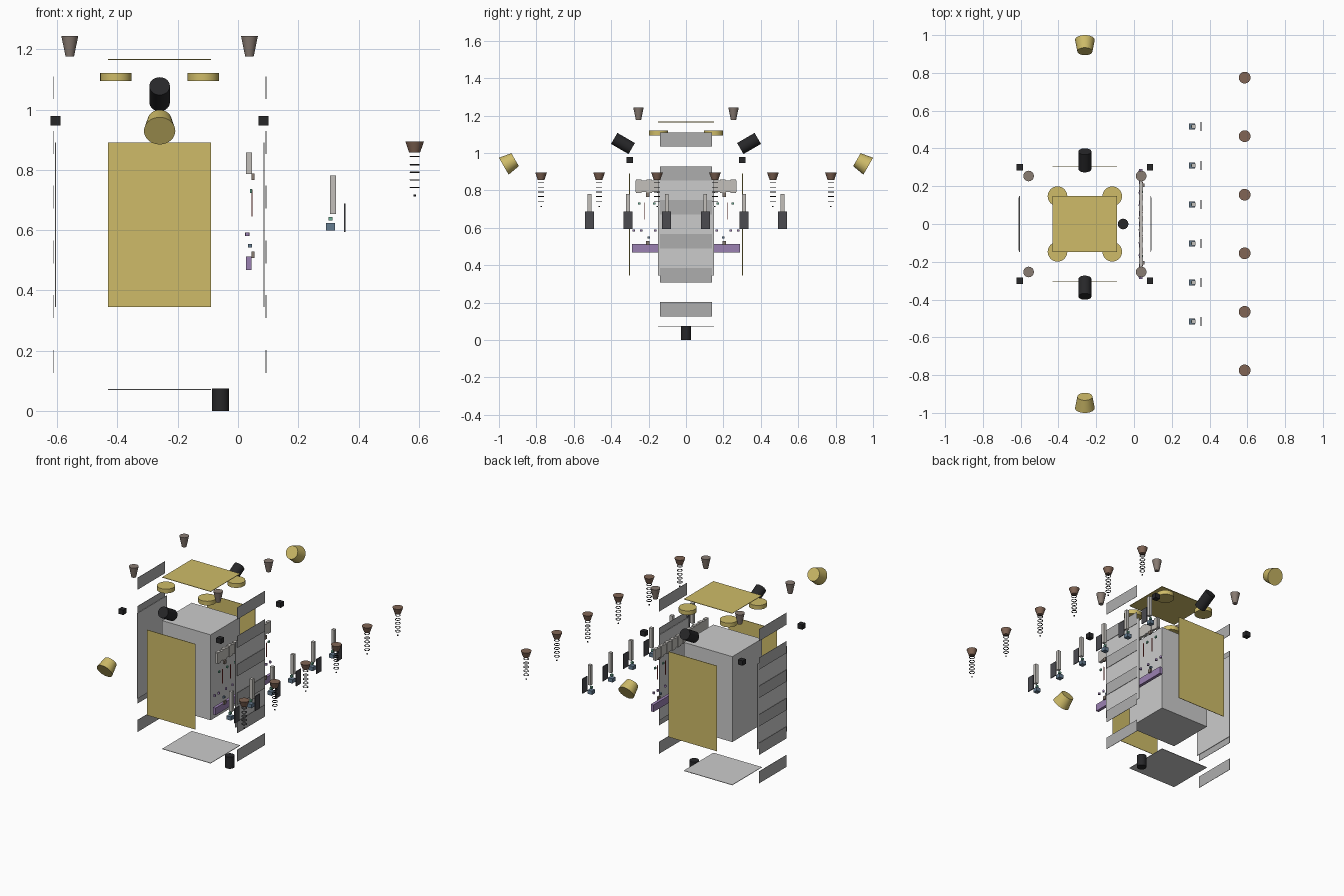
import bpy
from math import radians

if "Cube" in bpy.data.objects:
    bpy.data.objects.remove(bpy.data.objects["Cube"])


def material(name, r, g, b):
    m = bpy.data.materials.new(name)
    m.diffuse_color = (r, g, b, 1)
    m.use_nodes = True
    m.node_tree.nodes["Principled BSDF"].inputs["Base Color"].default_value = m.diffuse_color
    return m


GOLD = material("gold_foil", 0.62, 0.50, 0.14)
BLACK = material("black", 0.02, 0.02, 0.022)
DARK = material("dark_grey", 0.07, 0.07, 0.08)
BROWN = material("brown", 0.22, 0.13, 0.09)
TAUPE = material("taupe", 0.25, 0.20, 0.17)
PURPLE = material("purple", 0.33, 0.22, 0.45)
BEIGE = material("beige", 0.55, 0.53, 0.50)
GREEN = material("green", 0.15, 0.42, 0.30)
BLUE = material("slate_blue", 0.13, 0.20, 0.28)
RED = material("red", 0.5, 0.06, 0.05)
STRIP = material("strip_grey", 0.42, 0.42, 0.42)


def finish(name, mat):
    ob = bpy.context.object
    ob.name = name
    if mat:
        ob.data.materials.append(mat)
    return ob


def box(name, loc, size, mat=None):
    bpy.ops.mesh.primitive_cube_add(size=1, location=loc)
    ob = finish(name, mat)
    ob.scale = size
    return ob


def frustum(name, loc, r_bottom, r_top, height, mat=None, tilt=0):
    bpy.ops.mesh.primitive_cone_add(vertices=32, radius1=r_bottom, radius2=r_top,
                                    depth=height, location=loc,
                                    rotation=(radians(tilt), 0, 0))
    bpy.ops.object.shade_smooth_by_angle()
    return finish(name, mat)


def ring(name, loc, radius, thick, mat):
    bpy.ops.mesh.primitive_torus_add(major_radius=radius, minor_radius=thick,
                                     major_segments=24, minor_segments=6, location=loc)
    bpy.ops.object.shade_smooth_by_angle()
    return finish(name, mat)


CX, CZ = -0.26, 0.618      # centre of the body
W, D, H = 0.342, 0.298, 0.545
T = 0.003                  # panel thickness

# Main body with floating top, bottom and side panels
box("body", (CX, 0, CZ), (W, D, H))
box("top_panel", (CX, 0, 1.166), (W, D, T), GOLD)
box("bottom_panel", (CX, 0, 0.071), (W, D, T))
for s in (-1, 1):
    box("gold_side_panel", (CX, s * 0.302, CZ), (W, T, H), GOLD)
    box("equipment_panel", (CX + s * 0.346, 0, CZ), (T, D, H))
    # Six heat strips in front of each equipment panel
    for i in range(6):
        box("heat_strip", (CX + s * 0.353, 0, 0.165 + i * 0.1815),
            (0.002, 0.278, 0.076), STRIP)

# Tilted reflectors and star trackers, front and back
for s in (-1, 1):
    frustum("gold_cup", (CX, s * 0.944, 0.947), 0.052, 0.040, 0.07, GOLD, s * 60)
    frustum("black_tracker", (CX, s * 0.337, 1.051), 0.034, 0.034, 0.108, BLACK, -s * 60)

# Engine cylinder below
frustum("engine_cylinder", (-0.058, 0, 0.037), 0.028, 0.028, 0.074, BLACK)

# Corner parts: gold discs, black cubes and small nozzles
for sx in (-1, 1):
    for sy in (-1, 1):
        frustum("gold_disc", (CX + sx * 0.145, sy * 0.147, 1.108), 0.052, 0.052, 0.027, GOLD)
        box("black_cube", (CX + sx * 0.345, sy * 0.301, 0.963), (0.033, 0.033, 0.031), BLACK)
        frustum("corner_nozzle", (CX + sx * 0.298, sy * 0.254, 1.21), 0.014, 0.028, 0.068, TAUPE)

# Row of six feed horns with rings under them
for i in range(6):
    y = (i - 2.5) * 0.31
    frustum("feed_horn", (0.586, y, 0.876), 0.018, 0.031, 0.038, BROWN)
    for z in (0.844, 0.817, 0.792, 0.767, 0.742):
        ring("horn_ring", (0.586, y, z), 0.0145, 0.0022, BLACK)
    frustum("horn_tip", (0.586, y, 0.715), 0.004, 0.004, 0.006, BLACK)

# Row of six amplifiers: post, connector, base block and radiator plate
for i in range(6):
    y = (i - 2.5) * 0.2065
    box("amplifier_post", (0.315, y, 0.717), (0.02, 0.02, 0.128), BEIGE)
    box("green_connector", (0.307, y, 0.638), (0.013, 0.013, 0.012), GREEN)
    box("base_block", (0.307, y, 0.611), (0.03, 0.03, 0.024), BLUE)
    box("radiator_plate", (0.354, y, 0.641), (0.005, 0.048, 0.094), DARK)

# Filter bars between body and equipment panel
box("output_filter_bar", (0.037, 0, 0.822), (0.016, 0.54, 0.062), BEIGE)
for i in range(10):
    box("filter_rib", (0.037, (i - 4.5) * 0.056, 0.822), (0.02, 0.03, 0.072), BEIGE)
box("input_filter_bar", (0.036, 0, 0.491), (0.019, 0.58, 0.045), PURPLE)

# Small plumbing: ports, isolators, cables and chips
for s in (-1, 1):
    for z in (0.777, 0.519):
        box("filter_port", (0.05, s * 0.205, z), (0.01, 0.02, 0.022), TAUPE)
    for y in (0.03, 0.1, 0.165, 0.24, 0.28):
        frustum("isolator", (0.031, s * y, 0.586), 0.007, 0.007, 0.012, PURPLE)
    for y in (0.05, 0.2):
        box("switch", (0.04, s * y, 0.548), (0.012, 0.014, 0.012), BLUE)
    for y in (0.06, 0.14, 0.22):
        box("red_cable", (0.046, s * y, 0.69), (0.004, 0.004, 0.09), RED)
        box("green_chip", (0.043, s * (y + 0.03), 0.73), (0.008, 0.014, 0.012), GREEN)
